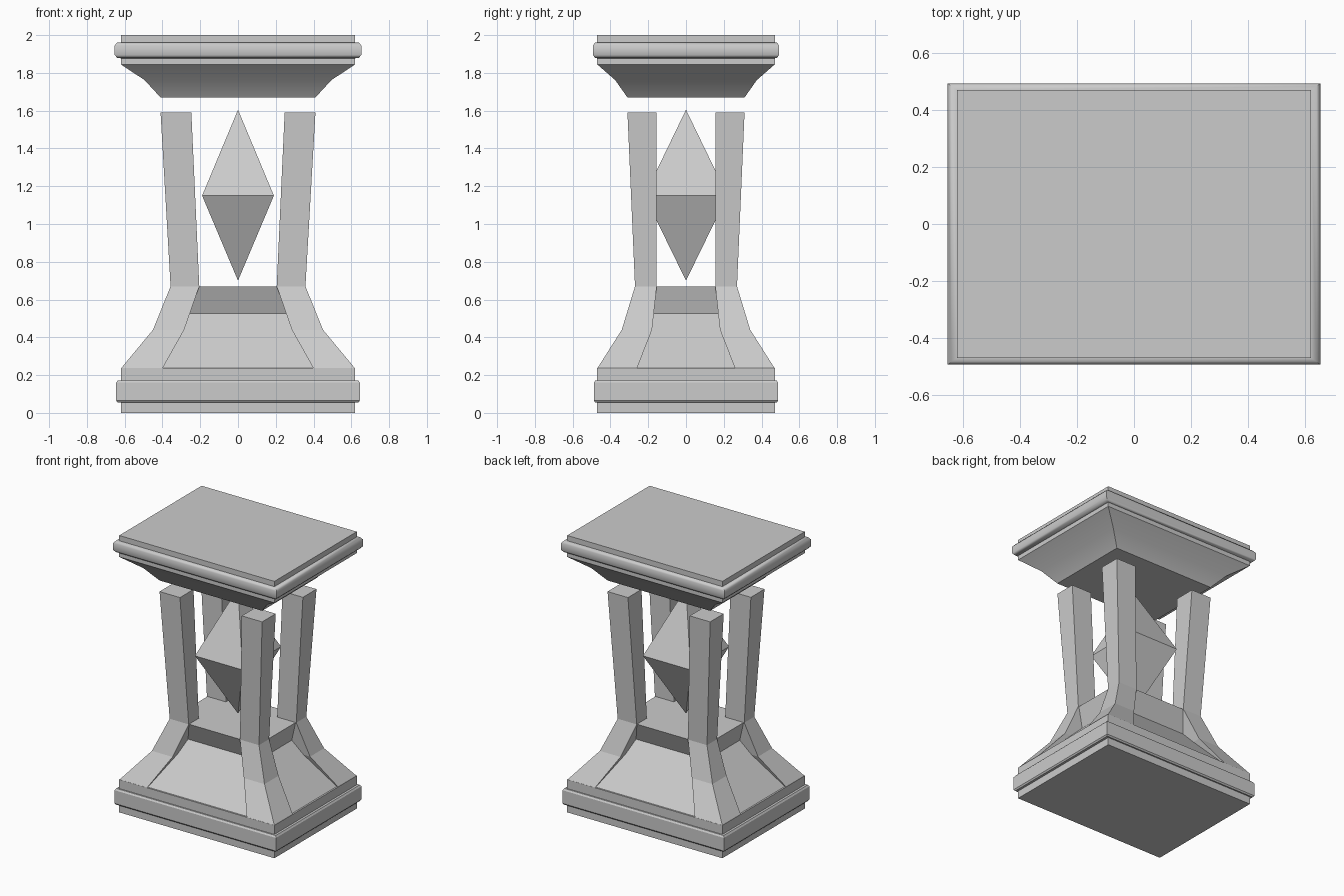
import bpy, bmesh, math

if "Cube" in bpy.data.objects:
    bpy.data.objects.remove(bpy.data.objects["Cube"])


def loft(name, rings, smooth=None):
    """Join four-cornered rings (x0, x1, y0, y1, z) into a closed solid."""
    bm = bmesh.new()
    loops = []
    for x0, x1, y0, y1, z in rings:
        loops.append([bm.verts.new(p) for p in
                      ((x0, y0, z), (x1, y0, z), (x1, y1, z), (x0, y1, z))])
    for a, b in zip(loops, loops[1:]):
        for i in range(4):
            j = (i + 1) % 4
            bm.faces.new((a[i], a[j], b[j], b[i]))
    bm.faces.new(loops[0][::-1])
    bm.faces.new(loops[-1])
    bmesh.ops.recalc_face_normals(bm, faces=bm.faces)
    mesh = bpy.data.meshes.new(name)
    bm.to_mesh(mesh)
    bm.free()
    obj = bpy.data.objects.new(name, mesh)
    bpy.context.collection.objects.link(obj)
    if smooth:
        bpy.ops.object.select_all(action='DESELECT')
        obj.select_set(True)
        bpy.context.view_layer.objects.active = obj
        bpy.ops.object.shade_smooth_by_angle(angle=math.radians(smooth))
    return obj


def centred(name, profile, smooth=None):
    """Loft from (half width, half depth, height)."""
    return loft(name, [(-x, x, -y, y, z) for x, y, z in profile], smooth)


# Stepped plinth with a projecting band
centred("plinth", [(.62, .47, 0), (.62, .47, .055), (.637, .48, .055), (.645, .488, .065),
                   (.645, .488, .16), (.637, .48, .172), (.62, .47, .172), (.62, .47, .237)])

# Sloped panels and overhanging platform between the posts
centred("pedestal", [(.61, .46, .235), (.31, .205, .525), (.352, .267, .67)])

# Four flared corner posts
post_rings = [(.40, .62, .26, .47, .235), (.285, .45, .18, .34, .44),
              (.205, .357, .155, .27, .67), (.247, .41, .155, .31, 1.59)]
for sx, side in ((-1, "left"), (1, "right")):
    for sy, end in ((-1, "front"), (1, "back")):
        loft(f"{end}_{side}_post",
             [(sx * a, sx * b, sy * c, sy * d, z) for a, b, c, d, z in post_rings])

# Floating crystal, a four-sided bipyramid
bm = bmesh.new()
waist = [bm.verts.new((x, y, 1.15)) for x, y in
         ((-.19, -.22), (.19, -.22), (.19, .22), (-.19, .22))]
for z in (.70, 1.605):
    tip = bm.verts.new((0, 0, z))
    for i in range(4):
        bm.faces.new((waist[i], waist[(i + 1) % 4], tip))
bmesh.ops.recalc_face_normals(bm, faces=bm.faces)
mesh = bpy.data.meshes.new("crystal")
bm.to_mesh(mesh)
bm.free()
bpy.context.collection.objects.link(bpy.data.objects.new("crystal", mesh))

# Capstone with flared underside and rounded moulding
centred("capstone", [(.41, .31, 1.67), (.495, .375, 1.762), (.62, .47, 1.845), (.62, .47, 1.877),
                     (.64, .482, 1.88), (.653, .493, 1.895), (.653, .493, 1.945),
                     (.64, .482, 1.96), (.62, .47, 1.962), (.62, .47, 2.0)], smooth=45)
